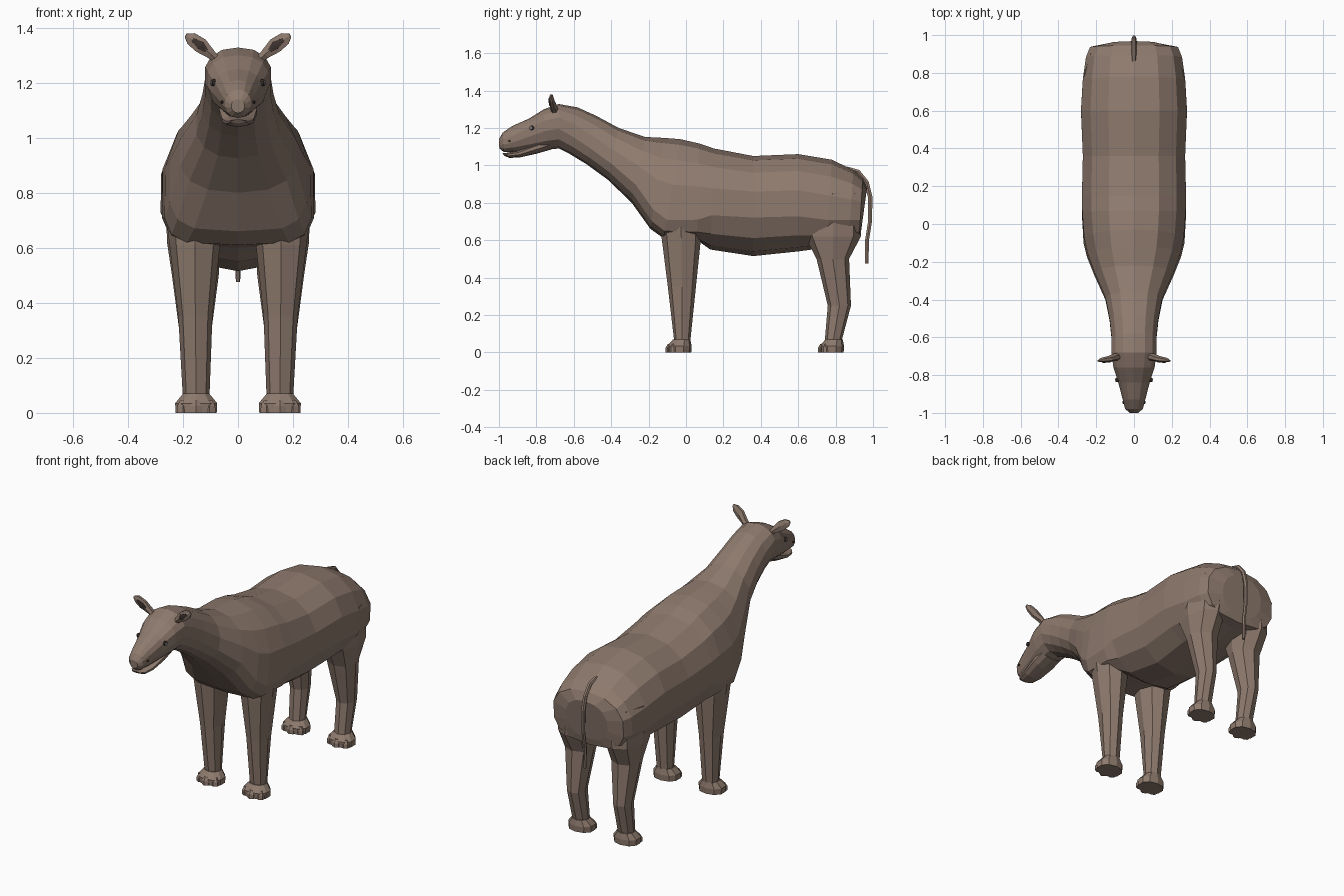
import bpy, bmesh, math
from mathutils import Vector


def material(name, rgb):
    m = bpy.data.materials.new(name)
    m.diffuse_color = (*rgb, 1)
    return m


HIDE = material("brown hide", (0.27, 0.195, 0.155))
DARK = material("dark brown", (0.05, 0.035, 0.03))
GREY = material("eye grey", (0.25, 0.23, 0.22))


def spow(v, e):
    return math.copysign(abs(v) ** e, v) if abs(v) > 1e-6 else 0.0


def loft(name, rings, mat=HIDE, mirror=False):
    """Skin equal-length rings of points and cap both ends."""
    bm = bmesh.new()
    vs = [[bm.verts.new(p) for p in r] for r in rings]
    n = len(vs[0])
    for a, b in zip(vs, vs[1:]):
        for i in range(n):
            j = (i + 1) % n
            bm.faces.new((a[i], a[j], b[j], b[i]))
    bm.faces.new(vs[0])
    bm.faces.new(vs[-1])
    bmesh.ops.recalc_face_normals(bm, faces=bm.faces)
    me = bpy.data.meshes.new(name)
    bm.to_mesh(me)
    bm.free()
    ob = bpy.data.objects.new(name, me)
    me.materials.append(mat)
    bpy.context.collection.objects.link(ob)
    if mirror:
        ob.modifiers.new("mirror", "MIRROR").use_mirror_merge = False
    return ob


def section(yt, zt, yb, zb, w, mid, e, n=14):
    """Upright body ring from its top and bottom points, half width and boxiness below."""
    pts = []
    for i in range(n):
        a = 2 * math.pi * i / n
        ex = 0.9 if math.cos(a) > 0 else e
        c = spow(math.cos(a), ex)
        v = mid + c * ((1 - mid) if c > 0 else mid)
        pts.append((w * spow(math.sin(a), ex), yb + (yt - yb) * v, zb + (zt - zb) * v))
    return pts


def level(z, x, hx, y, hy, n=8, e=0.9):
    """Horizontal leg ring."""
    return [(x + hx * spow(math.sin(a), e), y + hy * spow(math.cos(a), e), z)
            for a in (2 * math.pi * i / n for i in range(n))]


# head, neck and trunk: top y z, bottom y z, half width, widest fraction, boxiness
TRUNK = [
    (-1.00, 1.14, -0.998, 1.09, 0.025, .5, 1),
    (-0.98, 1.175, -0.975, 1.072, 0.048, .5, .9),
    (-0.93, 1.21, -0.92, 1.072, 0.062, .5, .9),
    (-0.84, 1.25, -0.84, 1.075, 0.085, .6, .9),
    (-0.76, 1.30, -0.75, 1.083, 0.112, .62, .9),
    (-0.68, 1.328, -0.68, 1.09, 0.122, .6, .9),
    (-0.58, 1.31, -0.62, 1.06, 0.122, .5, .9),
    (-0.48, 1.265, -0.53, 1.005, 0.132, .45, .9),
    (-0.36, 1.20, -0.42, .925, 0.155, .42, .9),
    (-0.22, 1.152, -0.29, .80, 0.215, .40, .8),
    (-0.12, 1.147, -0.19, .66, 0.252, .38, .55),
    (-0.03, 1.14, -0.12, .61, 0.27, .38, .45),
    (0.07, 1.117, 0.06, .60, 0.28, .40, .5),
    (0.15, 1.09, 0.13, .55, 0.282, .47, .85),
    (0.36, 1.05, 0.36, .515, 0.277, .52, .9),
    (0.60, 1.06, 0.60, .54, 0.287, .50, .85),
    (0.78, 1.03, 0.75, .56, 0.277, .45, .8),
    (0.895, .975, 0.87, .59, 0.26, .45, .75),
    (0.945, .93, 0.925, .60, 0.238, .50, .7),
    (0.968, .88, 0.935, .64, 0.14, .50, .8),
]
loft("body", [section(*r) for r in TRUNK])

# lower jaw
loft("lower_jaw", [section(*r, n=10) for r in (
    (-0.982, 1.066, -0.972, 1.052, .026, .6, 1),
    (-0.96, 1.067, -0.945, 1.04, .046, .6, .9),
    (-0.90, 1.078, -0.89, 1.042, .06, .6, .9),
    (-0.80, 1.12, -0.80, 1.062, .072, .6, .9),
    (-0.72, 1.15, -0.72, 1.085, .07, .6, .9))])

# legs
loft("front_leg", [level(*r) for r in (
    (.74, .15, .115, -.03, .11), (.61, .157, .092, -.025, .105),
    (.35, .155, .062, -.022, .075), (.05, .152, .048, -.02, .042))], mirror=True)
loft("hind_leg", [level(*r) for r in (
    (.85, .135, .13, .785, .16), (.62, .16, .098, .785, .15),
    (.50, .155, .085, .785, .087), (.25, .155, .052, .82, .062),
    (.05, .152, .048, .785, .044))], mirror=True)

# feet with three blunt toes each
for label, yc in (("front", -.035), ("hind", .78)):
    loft(label + "_foot", [level(*r, n=10) for r in (
        (0, .152, .078, yc, .063), (.035, .152, .08, yc, .065),
        (.07, .152, .05, yc + .012, .046))], mirror=True)
    for k in (-1, 0, 1):
        x, y = .152 + k * .048, yc - .05 + abs(k) * .018
        loft(f"{label}_toe_{k + 2}", [level(z, x, h, y, h, n=6) for z, h in (
            (0, .025), (.025, .024), (.045, .012))], mirror=True)


def tube(name, path, sizes, wide, mat=HIDE, mirror=False, n=6):
    """Loft oval rings along a path; wide is the direction of the second size."""
    rings = []
    pts = [Vector(p) for p in path]
    for i, p in enumerate(pts):
        d = (pts[min(i + 1, len(pts) - 1)] - pts[max(i - 1, 0)]).normalized()
        u = Vector(wide)
        u = (u - d * u.dot(d)).normalized()
        v = d.cross(u)
        a, b = sizes[i]
        rings.append([p + u * b * math.cos(t) + v * a * math.sin(t)
                      for t in (2 * math.pi * k / n for k in range(n))])
    return loft(name, rings, mat, mirror)


# ears and tail
tube("ear", [(.07, -.70, 1.275), (.10, -.705, 1.305), (.135, -.715, 1.335),
             (.17, -.72, 1.36), (.19, -.725, 1.372)],
     [(.014, .018), (.02, .02), (.032, .016), (.027, .012), (.008, .004)],
     (0, 1, 0), mirror=True)
tube("ear_hollow", [(.11, -.722, 1.312), (.135, -.731, 1.335), (.165, -.732, 1.357)],
     [(.006, .003), (.018, .003), (.007, .003)], (0, 1, 0), DARK, True)
tube("tail", [(0, .86, .985), (0, .92, .965), (0, .965, .91), (0, .985, .83),
              (0, .984, .70), (0, .968, .60), (0, .967, .475)],
     [(.010, .012)] + [(.014, .012)] * 3 + [(.012, .010)] * 2 + [(.010, .008)],
     (1, 0, 0))

# eyes and nostrils
tube("eye_rim", [(.07, -.82, 1.20), (.096, -.827, 1.20)], [(.014, .014), (.012, .012)],
     (0, 0, 1), DARK, True, 10)
tube("eye", [(.07, -.82, 1.20), (.099, -.829, 1.20)], [(.010, .010), (.008, .008)],
     (0, 0, 1), GREY, True, 10)
tube("nostril", [(.04, -.94, 1.13), (.061, -.947, 1.13)], [(.009, .006), (.007, .005)],
     (0, 0, 1), DARK, True, 8)
